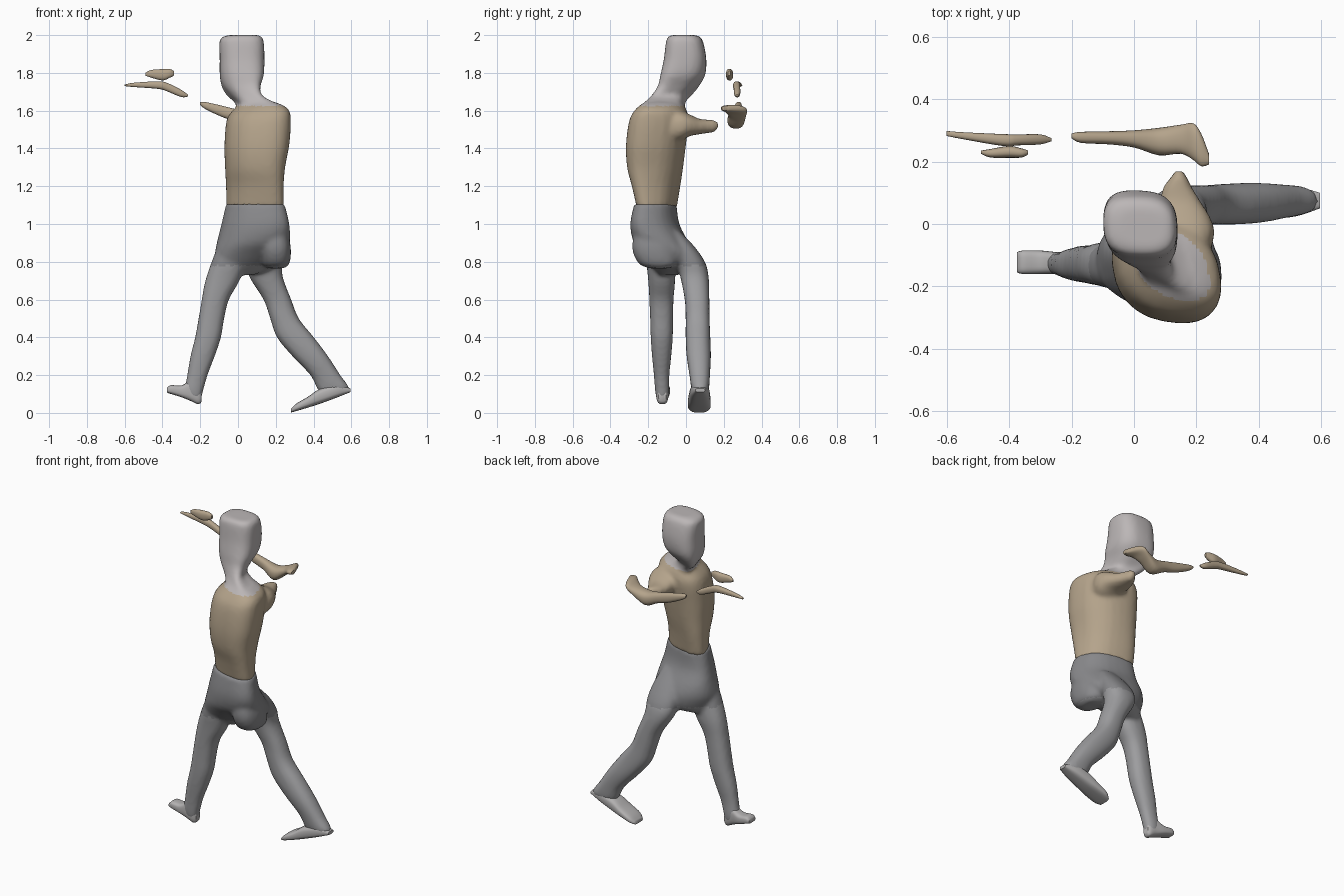
import bpy, bmesh
from math import sin, cos, pi, copysign

AXES = {"x": (1, 2, 0), "y": (0, 2, 1), "z": (0, 1, 2)}


def material(name, r, g, b):
    m = bpy.data.materials.new(name)
    m.diffuse_color = (r, g, b, 1)
    return m


def smooth_rows(rows, steps):
    # Catmull-Rom interpolation between the given cross-sections
    out = []
    for i in range(len(rows) - 1):
        p0, p1, p2 = rows[max(i - 1, 0)], rows[i], rows[i + 1]
        p3 = rows[min(i + 2, len(rows) - 1)]
        for s in range(steps):
            t = s / steps
            out.append([0.5 * (2 * b + (c - a) * t + (2 * a - 5 * b + 4 * c - d) * t * t
                               + (3 * b - a - 3 * c + d) * t ** 3)
                        for a, b, c, d in zip(p0, p1, p2, p3)])
    return out + [list(rows[-1])]


def power(c, p):
    return copysign(abs(c) ** p, c)


def loft(name, axis, rows, mat, p=0.85, n=28, steps=4):
    # Row: position on axis, low/high of the two other axes, diagonal lean
    rows = [tuple(r) + (0,) * (6 - len(r)) for r in rows]
    iu, iv, it = AXES[axis]
    bm = bmesh.new()
    rings = []
    for t, u0, u1, v0, v1, lean in smooth_rows(rows, steps):
        ring = []
        for k in range(n):
            a = 2 * pi * k / n
            co = [0, 0, 0]
            co[iu] = (u0 + u1) / 2 + (u1 - u0) / 2 * power(cos(a), p)
            co[iv] = (v0 + v1) / 2 + (v1 - v0) / 2 * power(sin(a - lean), p)
            co[it] = t
            ring.append(bm.verts.new(co))
        rings.append(ring)
    for a, b in zip(rings, rings[1:]):
        for k in range(n):
            j = (k + 1) % n
            bm.faces.new((a[k], a[j], b[j], b[k]))
    bm.faces.new(rings[0])
    bm.faces.new(rings[-1])
    bmesh.ops.recalc_face_normals(bm, faces=bm.faces)
    me = bpy.data.meshes.new(name)
    bm.to_mesh(me)
    bm.free()
    ob = bpy.data.objects.new(name, me)
    bpy.context.collection.objects.link(ob)
    me.materials.append(mat)
    select(ob)
    bpy.ops.object.shade_smooth_by_angle(angle=0.9)
    return ob


def select(*obs):
    bpy.ops.object.select_all(action="DESELECT")
    for ob in obs:
        ob.select_set(True)
    bpy.context.view_layer.objects.active = obs[0]


def fuse(name, obs, split_z, upper, lower):
    # Blend overlapping lofts into one skin, coloured above / below a height
    select(*obs)
    bpy.ops.object.join()
    ob = obs[0]
    ob.name = name
    rm = ob.modifiers.new("blend", "REMESH")
    rm.mode = "VOXEL"
    rm.voxel_size = 0.012
    sm = ob.modifiers.new("soften", "SMOOTH")
    sm.factor, sm.iterations = 0.5, 5
    for m in (rm.name, sm.name):
        bpy.ops.object.modifier_apply(modifier=m)
    ob.data.materials.clear()
    ob.data.materials.append(upper)
    ob.data.materials.append(lower)
    for f in ob.data.polygons:
        f.material_index = 0 if f.center.z > split_z else 1
    bpy.ops.object.shade_smooth_by_angle(angle=0.9)


skin = material("skin", 0.50, 0.47, 0.47)
shirt = material("shirt", 0.46, 0.37, 0.26)
dark = material("trousers", 0.25, 0.25, 0.26)
grey = material("trouser_legs", 0.34, 0.34, 0.35)
shoe = material("shoes", 0.45, 0.44, 0.44)

# Head and neck
head = loft("head", "z", [
    (2.00, -0.05, 0.11, -0.08, 0.055, 0.1),
    (1.985, -0.09, 0.13, -0.10, 0.08, 0.1),
    (1.95, -0.099, 0.138, -0.108, 0.095, 0.1),
    (1.87, -0.097, 0.14, -0.118, 0.108, 0.12),
    (1.79, -0.097, 0.137, -0.135, 0.102, 0.25),
    (1.73, -0.087, 0.12, -0.15, 0.07, 0.5),
    (1.68, -0.06, 0.13, -0.185, 0.03, 0.85),
    (1.645, -0.02, 0.19, -0.22, 0.0, 0.75),
    (1.60, 0.0, 0.25, -0.25, -0.01, 0.5)], skin, p=0.72)

# Torso, longer along the left-back diagonal
torso = loft("torso", "z", [
    (1.645, 0.03, 0.20, -0.22, -0.03, 0.6),
    (1.61, -0.02, 0.265, -0.265, 0.0, 0.4),
    (1.55, -0.06, 0.28, -0.30, 0.015, 0.32),
    (1.42, -0.072, 0.272, -0.318, 0.0, 0.3),
    (1.30, -0.069, 0.25, -0.312, -0.015, 0.35),
    (1.20, -0.064, 0.242, -0.287, -0.03, 0.48),
    (1.09, -0.062, 0.242, -0.262, -0.048, 0.52)], shirt)

# Shoulder stub reaching towards the raised forearm
stub = loft("shoulder_stub", "y", [
    (-0.10, 0.08, 0.24, 1.43, 1.60),
    (-0.03, 0.07, 0.258, 1.44, 1.60),
    (0.02, 0.07, 0.245, 1.465, 1.58),
    (0.07, 0.08, 0.215, 1.475, 1.557),
    (0.12, 0.095, 0.185, 1.482, 1.552),
    (0.15, 0.118, 0.17, 1.487, 1.55),
    (0.17, 0.13, 0.157, 1.505, 1.54)], shirt)
fuse("upper_body", [torso, head, stub], 1.625, skin, shirt)

# Hips and seat
hips = loft("hips", "z", [
    (1.105, -0.064, 0.248, -0.275, -0.05, 0.45),
    (1.00, -0.088, 0.272, -0.295, -0.035, 0.4),
    (0.91, -0.11, 0.275, -0.28, 0.01, 0.2),
    (0.84, -0.122, 0.25, -0.235, 0.035, -0.15),
    (0.77, -0.11, 0.19, -0.19, 0.03, -0.5),
    (0.73, -0.09, 0.08, -0.15, -0.04, -0.4)], dark)
seat = loft("seat", "z", [
    (0.97, 0.13, 0.26, -0.27, -0.10),
    (0.87, 0.12, 0.28, -0.285, -0.06),
    (0.79, 0.13, 0.272, -0.25, -0.05),
    (0.765, 0.16, 0.24, -0.19, -0.09)], dark)

# Forward leg
fleg = loft("forward_leg", "z", [
    (0.93, -0.085, 0.06, -0.20, -0.07),
    (0.82, -0.132, 0.05, -0.21, -0.06),
    (0.70, -0.173, 0.008, -0.20, -0.058),
    (0.60, -0.192, -0.048, -0.194, -0.066),
    (0.50, -0.209, -0.073, -0.19, -0.068),
    (0.40, -0.227, -0.09, -0.187, -0.07),
    (0.30, -0.252, -0.123, -0.18, -0.078),
    (0.20, -0.269, -0.161, -0.17, -0.088),
    (0.12, -0.282, -0.183, -0.164, -0.088),
    (0.08, -0.267, -0.193, -0.157, -0.093)], grey)

# Trailing leg
tleg = loft("trailing_leg", "z", [
    (0.96, 0.08, 0.20, -0.12, -0.03),
    (0.88, 0.06, 0.225, -0.08, 0.045),
    (0.80, 0.045, 0.235, -0.05, 0.10),
    (0.72, 0.06, 0.237, -0.03, 0.12),
    (0.60, 0.135, 0.282, -0.007, 0.124),
    (0.50, 0.17, 0.322, -0.002, 0.125),
    (0.40, 0.206, 0.402, -0.002, 0.129),
    (0.30, 0.288, 0.477, 0.003, 0.132),
    (0.20, 0.383, 0.542, 0.018, 0.127),
    (0.13, 0.418, 0.59, 0.028, 0.122),
    (0.10, 0.44, 0.56, 0.04, 0.11)], grey)
fuse("trousers", [hips, seat, fleg, tleg], 0.78, dark, grey)

# Feet
loft("forward_foot", "x", [
    (-0.375, -0.155, -0.09, 0.107, 0.133),
    (-0.355, -0.16, -0.085, 0.10, 0.147),
    (-0.30, -0.16, -0.085, 0.083, 0.145),
    (-0.25, -0.16, -0.09, 0.063, 0.17),
    (-0.21, -0.155, -0.095, 0.046, 0.15),
    (-0.192, -0.145, -0.105, 0.06, 0.12)], shoe, p=0.65)
loft("trailing_foot", "x", [
    (0.28, 0.03, 0.11, 0.002, 0.022),
    (0.31, 0.012, 0.128, 0.01, 0.05),
    (0.37, 0.01, 0.13, 0.028, 0.085),
    (0.43, 0.015, 0.128, 0.047, 0.125),
    (0.52, 0.025, 0.12, 0.08, 0.15),
    (0.595, 0.05, 0.10, 0.11, 0.13)], shoe, p=0.65)

# Forearm with a flared elbow end
loft("forearm", "x", [
    (-0.20, 0.275, 0.29, 1.63, 1.645),
    (-0.17, 0.26, 0.295, 1.607, 1.645),
    (-0.08, 0.255, 0.297, 1.565, 1.625),
    (0.0, 0.245, 0.30, 1.54, 1.605),
    (0.08, 0.22, 0.308, 1.505, 1.59),
    (0.15, 0.225, 0.318, 1.55, 1.605),
    (0.19, 0.205, 0.322, 1.58, 1.625),
    (0.215, 0.185, 0.29, 1.592, 1.63),
    (0.24, 0.19, 0.225, 1.60, 1.625)], shirt)

# Hand fragments
loft("hand", "x", [
    (-0.60, 0.282, 0.298, 1.73, 1.738),
    (-0.55, 0.272, 0.294, 1.725, 1.748),
    (-0.42, 0.25, 0.288, 1.715, 1.755),
    (-0.37, 0.252, 0.287, 1.70, 1.745),
    (-0.30, 0.255, 0.287, 1.672, 1.71),
    (-0.265, 0.265, 0.275, 1.675, 1.685)], shirt)
loft("thumb", "x", [
    (-0.49, 0.225, 0.235, 1.785, 1.80),
    (-0.46, 0.213, 0.24, 1.775, 1.815),
    (-0.40, 0.212, 0.25, 1.76, 1.82),
    (-0.36, 0.213, 0.242, 1.775, 1.82),
    (-0.34, 0.222, 0.236, 1.785, 1.81)], shirt)
